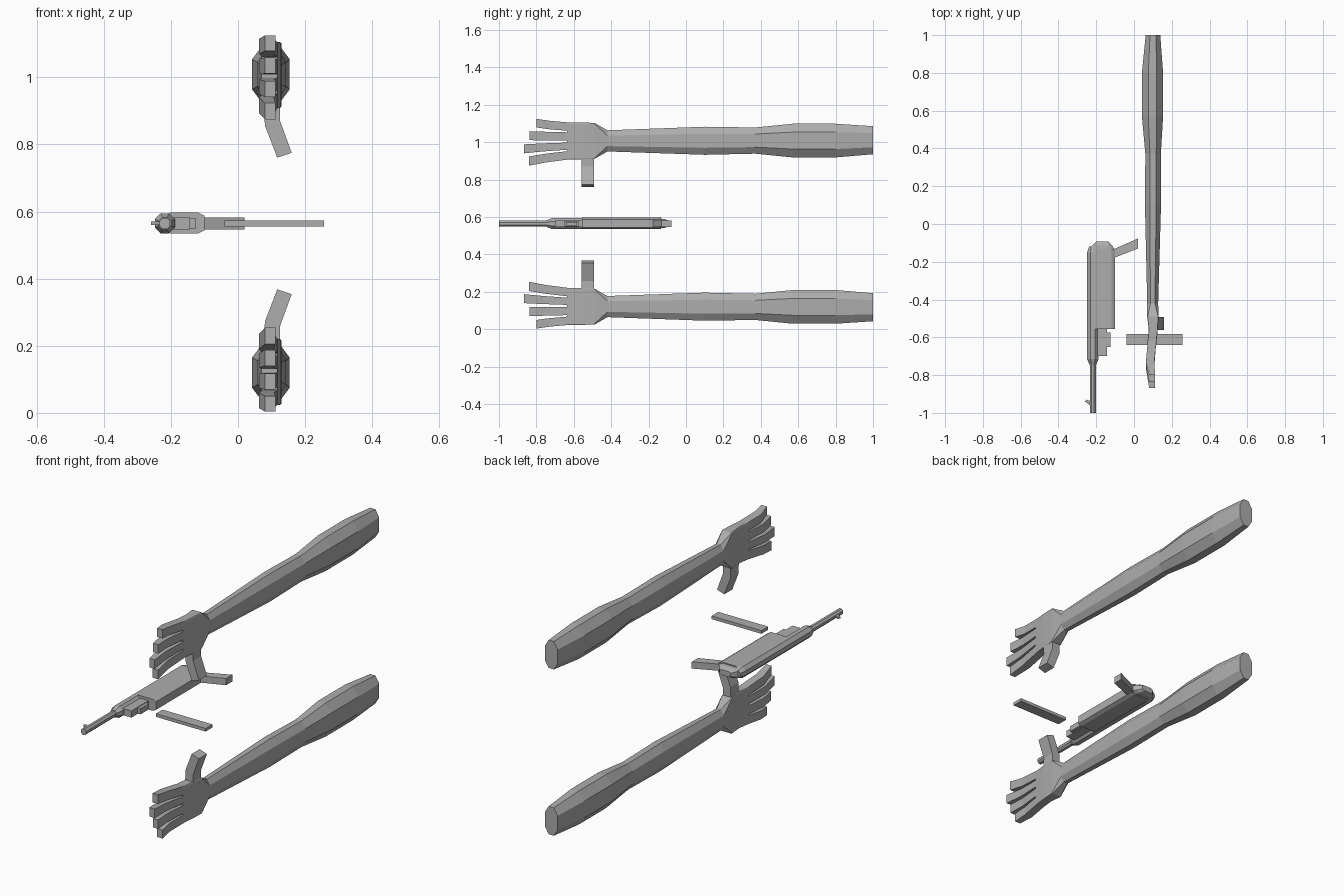
import bpy, bmesh, math

if "Cube" in bpy.data.objects:
    bpy.data.objects.remove(bpy.data.objects["Cube"])

grey = bpy.data.materials.new("plain grey")
grey.diffuse_color = (0.42, 0.42, 0.42, 1)
grey.use_nodes = True
grey.node_tree.nodes["Principled BSDF"].inputs["Base Color"].default_value = grey.diffuse_color
MID_Z = 0.5645  # the two arms mirror about this height


def loft(name, rings, flip=False):
    """Skin a list of equal-length point rings and cap both ends."""
    bm = bmesh.new()
    rows = [[bm.verts.new((x, y, 2 * MID_Z - z if flip else z)) for x, y, z in r]
            for r in rings]
    n = len(rows[0])
    for a, b in zip(rows, rows[1:]):
        for i in range(n):
            j = (i + 1) % n
            bm.faces.new((a[i], a[j], b[j], b[i]))
    bm.faces.new(rows[0])
    bm.faces.new(rows[-1])
    bmesh.ops.recalc_face_normals(bm, faces=bm.faces[:])
    me = bpy.data.meshes.new(name)
    bm.to_mesh(me)
    bm.free()
    me.materials.append(grey)
    ob = bpy.data.objects.new(name, me)
    bpy.context.collection.objects.link(ob)
    return ob


def rect(y, x0, x1, z0, z1):
    return [(x0, y, z0), (x1, y, z0), (x1, y, z1), (x0, y, z1)]


def octa(y, x0, x1, z0, z1, cx=0.3, cz=0.25):
    """Rectangle with its corners cut by the fractions cx and cz."""
    a, b = (x1 - x0) * cx, (z1 - z0) * cz
    return [(x0 + a, y, z0), (x1 - a, y, z0), (x1, y, z0 + b), (x1, y, z1 - b),
            (x1 - a, y, z1), (x0 + a, y, z1), (x0, y, z1 - b), (x0, y, z0 + b)]


def box(name, x0, x1, y0, y1, z0, z1):
    return loft(name, [rect(y0, x0, x1, z0, z1), rect(y1, x0, x1, z0, z1)])


# Arm and palm sections: y, x0, x1, z0, z1
ARM = [(1.0, 0.062, 0.139, 0.043, 0.193), (0.8, 0.042, 0.154, 0.03, 0.21),
       (0.57, 0.042, 0.154, 0.03, 0.21), (0.37, 0.06, 0.142, 0.05, 0.19),
       (0.1, 0.058, 0.143, 0.046, 0.196), (-0.42, 0.07, 0.128, 0.065, 0.178)]
PALM = [(-0.49, 0.07, 0.13, 0.025, 0.218), (-0.56, 0.078, 0.126, 0.024, 0.22),
        (-0.635, 0.07, 0.118, 0.024, 0.22)]
# Fingers: tip y, base z0, z1, tip z0, z1
FINGERS = [(-0.80, 0.024, 0.069, 0.004, 0.05), (-0.837, 0.076, 0.12, 0.07, 0.118),
           (-0.867, 0.13, 0.168, 0.14, 0.188), (-0.84, 0.175, 0.22, 0.205, 0.254)]

for side, flip in (("lower", False), ("upper", True)):
    loft(side + "_arm", [octa(*s) for s in ARM] +
         [octa(*s, 0.04, 0.02) for s in PALM], flip)
    for i, (ty, b0, b1, t0, t1) in enumerate(FINGERS):
        my = (ty - 0.63) / 2 - 0.015
        loft(f"{side}_finger_{i + 1}", [
            rect(-0.62, 0.073, 0.118, b0, b1),
            rect(my, 0.063, 0.107, (b0 + t0) / 2, (b1 + t1) / 2),
            rect(ty, 0.08, 0.112, t0, t1)], flip)
    # Thumb rises from the palm edge and bends outward
    thumb = [(0.078, 0.126, 0.205, 0.205), (0.08, 0.125, 0.272, 0.258),
             (0.117, 0.16, 0.368, 0.354)]
    loft(side + "_thumb", [
        [(x0, -0.56, z0), (x1, -0.56, z1), (x1, -0.492, z1), (x0, -0.492, z0)]
        for x0, x1, z0, z1 in thumb], flip)

# Rifle lying on its side
GX, GZ = -0.218, 0.565


def tube(name, stations):
    """Eight-sided tube along y; stations are (y, radius)."""
    return loft(name, [octa(y, GX - r, GX + r, GZ - r, GZ + r, 0.293, 0.293)
                       for y, r in stations])


tube("barrel", [(-1.0, 0.016), (-0.72, 0.016)])
tube("receiver_tube", [(-0.745, 0.018), (-0.715, 0.03), (-0.15, 0.03), (-0.12, 0.02)])
loft("front_sight", [
    [(-0.225, -0.965, z), (-0.26, -0.94, z), (-0.25, -0.93, z), (-0.225, -0.94, z)]
    for z in (0.56, 0.57)])
loft("rifle_body", [octa(-0.555, -0.22, -0.1, 0.535, 0.597, 0.15, 0.15),
                    octa(-0.135, -0.22, -0.1, 0.535, 0.597, 0.15, 0.15)])
loft("rear_cap", [octa(-0.14, -0.238, -0.1, 0.54, 0.592, 0.15, 0.2),
                  octa(-0.115, -0.222, -0.115, 0.542, 0.59, 0.15, 0.2),
                  octa(-0.093, -0.2, -0.135, 0.55, 0.58, 0.15, 0.2)])
box("fore_grip", -0.215, -0.143, -0.70, -0.55, 0.547, 0.583)
box("fore_grip_block", -0.15, -0.125, -0.65, -0.575, 0.55, 0.58)
loft("pistol_grip", [
    [(x, y0, 0.547), (x, y1, 0.547), (x, y1, 0.583), (x, y0, 0.583)]
    for x, y0, y1 in ((-0.12, -0.185, -0.135), (-0.1, -0.177, -0.13), (0.02, -0.13, -0.077))])

# Loose magazine
box("magazine", -0.04, 0.256, -0.64, -0.583, 0.556, 0.573)
